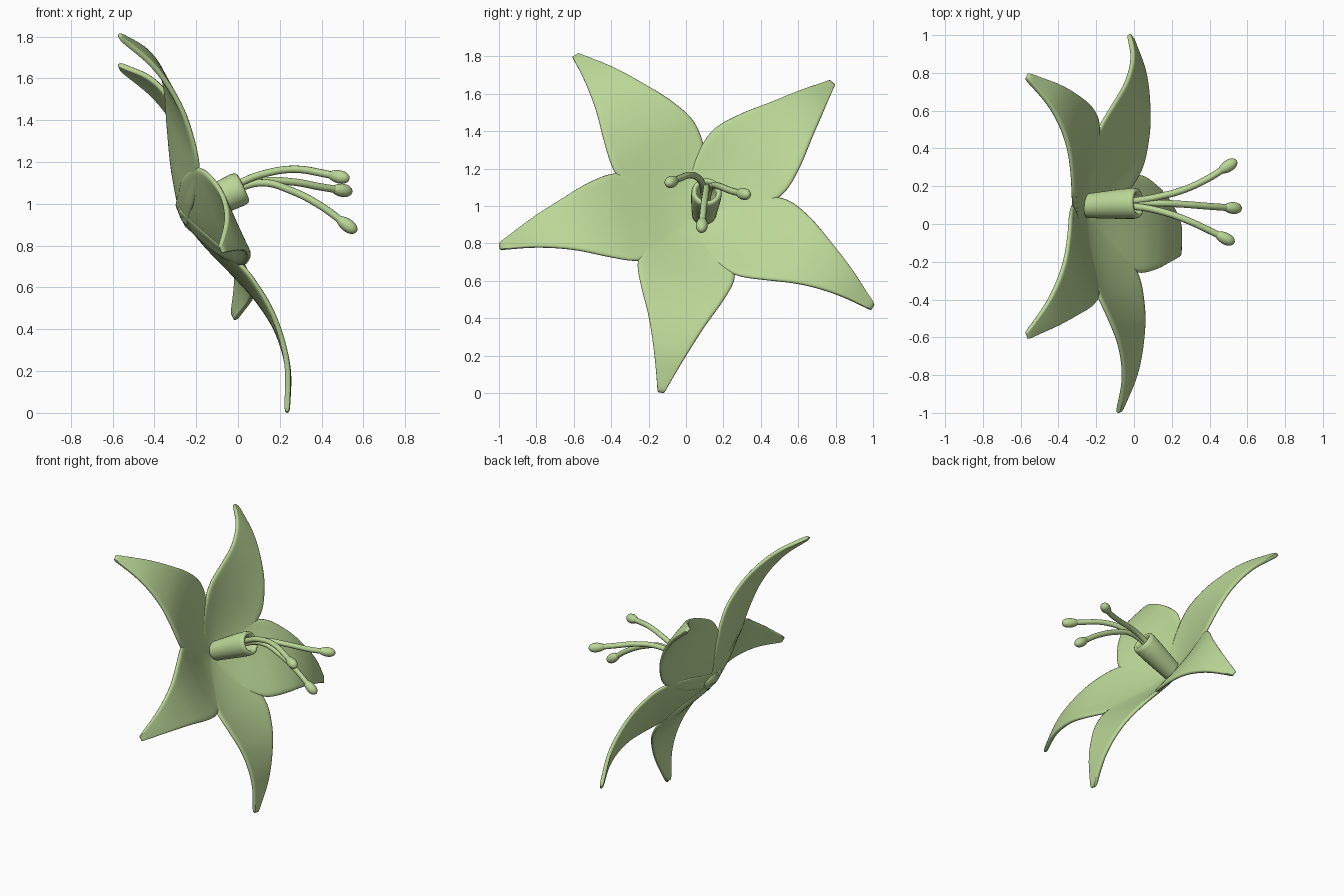
import bpy, bmesh, math
from mathutils import Vector, Matrix

if "Cube" in bpy.data.objects:
    bpy.data.objects.remove(bpy.data.objects["Cube"])

BASE = Vector((-0.27, 0.05, 0.94))              # where all petals meet
AXIS = Vector((0.905, 0.05, 0.42)).normalized() # direction the flower faces

green = bpy.data.materials.new("leaf_green")
green.diffuse_color = (0.5, 0.68, 0.31, 1)
green.use_nodes = True
green.node_tree.nodes["Principled BSDF"].inputs["Base Color"].default_value = green.diffuse_color


def interp(points, t):
    """Smooth (Catmull-Rom) lookup in a list of (t, value) pairs."""
    n = len(points)
    i = max(k for k in range(n - 1) if points[k][0] <= t or k == 0)
    (t0, a), (t1, b) = points[i], points[i + 1]
    slope = lambda k: ((points[min(k + 1, n - 1)][1] - points[max(k - 1, 0)][1])
                       / (points[min(k + 1, n - 1)][0] - points[max(k - 1, 0)][0]))
    d, f = t1 - t0, (t - t0) / (t1 - t0)
    return ((2*f**3 - 3*f**2 + 1) * a + (f**3 - 2*f**2 + f) * d * slope(i)
            + (3*f**2 - 2*f**3) * b + (f**3 - f**2) * d * slope(i + 1))


def finish(name, bm):
    bmesh.ops.recalc_face_normals(bm, faces=bm.faces)
    mesh = bpy.data.meshes.new(name)
    bm.to_mesh(mesh)
    bm.free()
    for p in mesh.polygons:
        p.use_smooth = True
    ob = bpy.data.objects.new(name, mesh)
    bpy.context.collection.objects.link(ob)
    mesh.materials.append(green)
    return ob


# Petals: half width and forward bulge along the length
WIDTH = [(0, 0.06), (0.08, 0.12), (0.18, 0.2), (0.36, 0.265), (0.5, 0.23),
         (0.67, 0.152), (0.83, 0.085), (0.95, 0.036), (1, 0.017)]
BULGE = [(0, 0), (0.16, 0.035), (0.32, 0.09), (0.46, 0.133), (0.63, 0.15),
         (0.82, 0.107), (1, 0)]


def petal(name, tip, bow):
    d = Vector(tip) - BASE
    lift = d.dot(AXIS)
    out = d - AXIS * lift
    length = out.length
    out.normalize()
    side = AXIS.cross(out)
    bm = bmesh.new()
    rows, cols, grid = 26, 12, []
    for i in range(rows + 1):
        t = i / rows
        w, h = interp(WIDTH, t), interp(BULGE, t) + lift * t
        r = -0.03 + (length + 0.03) * t
        b = bow * math.sin(math.pi * t ** 1.4)
        row = []
        for j in range(cols + 1):
            s = 2 * j / cols - 1
            cup = 0.16 * (1 - 1.4 * t) * w * s * s   # cupped inside, rolled back at the tip
            row.append(bm.verts.new(BASE + out * r + side * (s * w + b) + AXIS * (h + cup)))
        grid.append(row)
    for i in range(rows):
        for j in range(cols):
            bm.faces.new((grid[i][j], grid[i][j+1], grid[i+1][j+1], grid[i+1][j]))
    ob = finish(name, bm)
    sol = ob.modifiers.new("thickness", 'SOLIDIFY')
    sol.thickness, sol.offset = 0.026, 0
    sub = ob.modifiers.new("smooth", 'SUBSURF')
    sub.levels = sub.render_levels = 1


petal("petal_upper_left", (-0.57, -0.595, 1.805), -0.015)
petal("petal_upper_right", (-0.57, 0.785, 1.66), -0.03)
petal("petal_left", (-0.08, -1.0, 0.78), -0.005)
petal("petal_right", (-0.02, 1.0, 0.455), 0.02)
petal("petal_bottom", (0.235, -0.135, 0.0), 0.015)

# Hollow central tube, turned around the flower axis
PROFILE = [(0, -0.01), (0.06, -0.01), (0.066, 0.04), (0.078, 0.2), (0.082, 0.29),
           (0.078, 0.312), (0.066, 0.32), (0.054, 0.312), (0.05, 0.29), (0.046, 0.15), (0, 0.14)]
bm = bmesh.new()
verts = [bm.verts.new((r, 0, z)) for r, z in PROFILE]
edges = [bm.edges.new(p) for p in zip(verts, verts[1:])]
bmesh.ops.spin(bm, geom=verts + edges, cent=(0, 0, 0), axis=(0, 0, 1),
               angle=2 * math.pi, steps=32)
bmesh.ops.remove_doubles(bm, verts=bm.verts, dist=0.0005)
tube_base = Vector((-0.265, 0.095, 0.945))
turn = AXIS.to_track_quat('Z', 'Y').to_matrix().to_4x4()
bmesh.ops.transform(bm, matrix=Matrix.Translation(tube_base) @ turn, verts=bm.verts)
finish("centre_tube", bm)


# Stamens: bent filament with a drop-shaped anther on its end
def stamen(name, pts):
    cu = bpy.data.curves.new(name + "_filament", 'CURVE')
    cu.dimensions = '3D'
    cu.bevel_depth, cu.bevel_resolution = 0.018, 3
    cu.resolution_u, cu.use_fill_caps = 8, True
    sp = cu.splines.new('BEZIER')
    sp.bezier_points.add(len(pts) - 1)
    for bp, p in zip(sp.bezier_points, pts):
        bp.co = p
        bp.handle_left_type = bp.handle_right_type = 'AUTO'
    cu.materials.append(green)
    ob = bpy.data.objects.new(name + "_filament", cu)
    bpy.context.collection.objects.link(ob)
    end, prev = Vector(pts[-1]), Vector(pts[-2])
    d = (end - prev).normalized()
    bm = bmesh.new()
    bmesh.ops.create_uvsphere(bm, u_segments=20, v_segments=14, radius=1)
    for v in bm.verts:                      # narrower towards the filament
        k = 0.87 + 0.13 * v.co.z
        v.co.x *= k
        v.co.y *= k
    m = (Matrix.Translation(end) @ d.to_track_quat('Z', 'Y').to_matrix().to_4x4()
         @ Matrix.Diagonal((0.036, 0.036, 0.058, 1)))
    bmesh.ops.transform(bm, matrix=m, verts=bm.verts)
    finish(name + "_anther", bm)


stamen("stamen_upper", [(-0.12, 0.09, 1.02), (0.02, 0.09, 1.105), (0.15, 0.065, 1.15),
                        (0.28, 0.02, 1.165), (0.41, -0.04, 1.145), (0.48, -0.075, 1.13)])
stamen("stamen_side", [(-0.12, 0.11, 1.01), (0.02, 0.125, 1.085), (0.13, 0.145, 1.11),
                       (0.26, 0.18, 1.105), (0.4, 0.245, 1.08), (0.495, 0.305, 1.065)])
stamen("stamen_lower", [(-0.12, 0.1, 1.0), (0.02, 0.11, 1.08), (0.13, 0.11, 1.1),
                        (0.25, 0.105, 1.065), (0.38, 0.095, 1.0), (0.52, 0.085, 0.9)])
